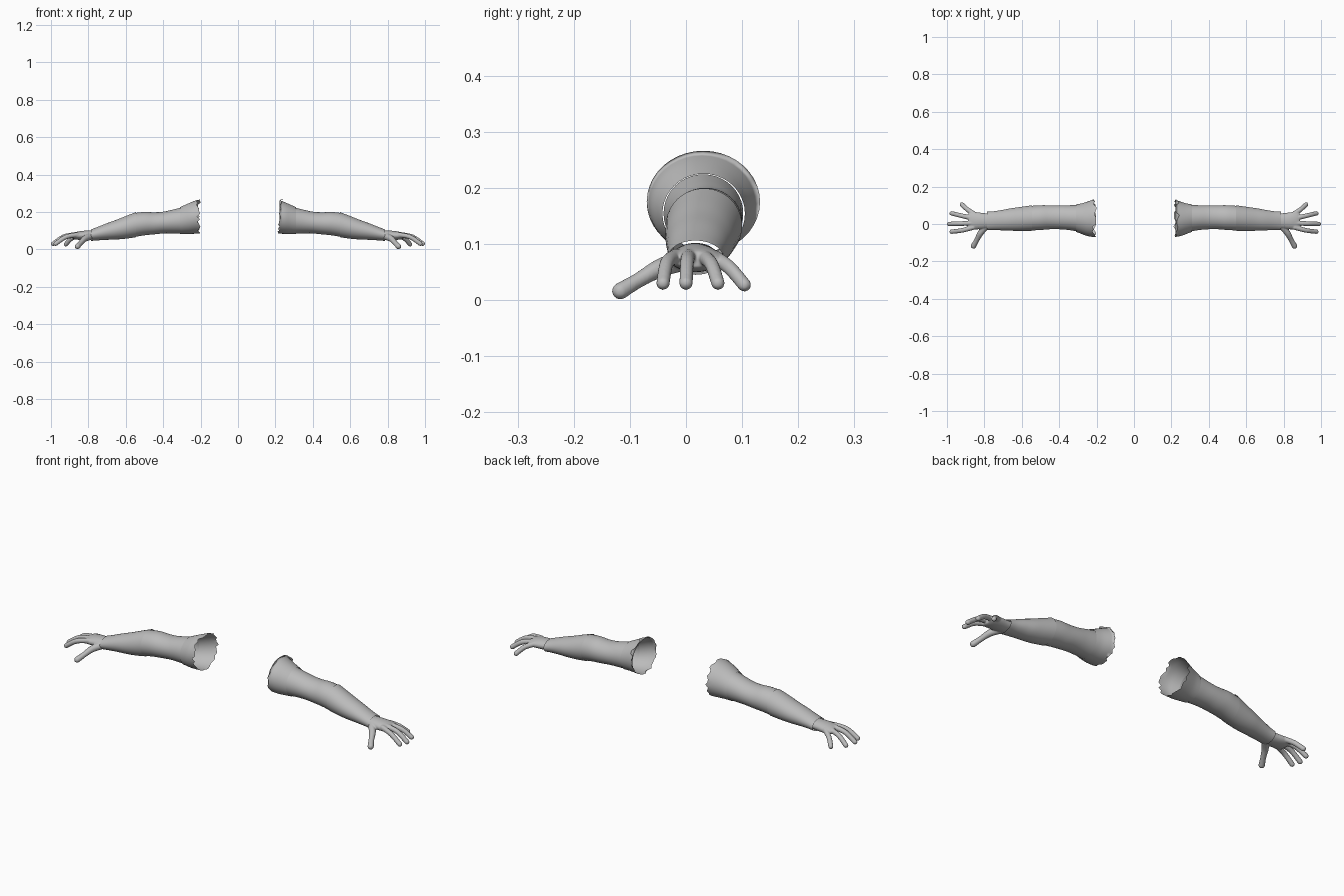
import bpy, bmesh, math, random
from mathutils import Vector, Matrix

if "Cube" in bpy.data.objects:
    bpy.data.objects.remove(bpy.data.objects["Cube"])

random.seed(4)
grey = bpy.data.materials.new("plain grey")
grey.diffuse_color = (0.5, 0.5, 0.5, 1)
grey.use_nodes = True
grey.node_tree.nodes["Principled BSDF"].inputs["Base Color"].default_value = grey.diffuse_color


def spline(pts, steps):
    """Catmull-Rom through tuples of any length."""
    out = []
    for i in range(len(pts) - 1):
        a, b = pts[max(i - 1, 0)], pts[i]
        c, d = pts[i + 1], pts[min(i + 2, len(pts) - 1)]
        for k in range(steps):
            t = k / steps
            out.append(tuple(0.5 * (2 * q + (r - p) * t + (2 * p - 5 * q + 4 * r - s) * t * t
                                    + (3 * q - p - 3 * r + s) * t ** 3)
                             for p, q, r, s in zip(a, b, c, d)))
    out.append(pts[-1])
    return out


def loft(bm, stations, side, n=40, steps=5, cap=False, ragged=False):
    """Elliptic rings from stations (x, y min, y max, z min, z max)."""
    rings = []
    for i, (x, y0, y1, z0, z1) in enumerate(spline(stations, steps)):
        ring = []
        for k in range(n):
            a = math.tau * k / n
            dx = 0
            if ragged and i == 0:
                # torn edge: short steps along the rim
                dx = random.choice((-0.003, 0.0, 0.006, 0.014))
                if side > 0:
                    dx += 0.008 + 0.008 * math.sin(a)
                else:
                    dx -= 0.008 + 0.008 * math.cos(a) * math.sin(a)
            ring.append(bm.verts.new((side * (x + dx),
                                      (y0 + y1) / 2 + (y1 - y0) / 2 * math.cos(a),
                                      (z0 + z1) / 2 + (z1 - z0) / 2 * math.sin(a))))
        rings.append(ring)
    for r, q in zip(rings, rings[1:]):
        for k in range(n):
            bm.faces.new((r[k], r[(k + 1) % n], q[(k + 1) % n], q[k]))
    if cap:
        bm.faces.new(rings[0])
        bm.faces.new(rings[-1])


def finish(bm, name):
    bmesh.ops.recalc_face_normals(bm, faces=bm.faces)
    me = bpy.data.meshes.new(name)
    bm.to_mesh(me)
    bm.free()
    me.materials.append(grey)
    me.shade_smooth()
    ob = bpy.data.objects.new(name, me)
    bpy.context.collection.objects.link(ob)
    return ob


SHOULDER = [(.213, -.070, .132, .084, .266), (.25, -.064, .119, .083, .252),
            (.28, -.053, .110, .083, .239), (.31, -.042, .105, .083, .225)]
UPPER = [(.30, -.040, .102, .085, .224), (.35, -.032, .100, .086, .212),
         (.40, -.028, .100, .085, .201), (.45, -.028, .100, .080, .198),
         (.50, -.032, .100, .075, .200), (.56, -.035, .096, .065, .193)]
FOREARM = [(.545, -.036, .100, .065, .199), (.60, -.037, .092, .057, .178),
           (.65, -.036, .085, .053, .158), (.70, -.034, .076, .051, .140),
           (.75, -.032, .068, .048, .120), (.787, -.032, .066, .045, .106)]
PALM = [(.76, -.022, .056, .054, .102), (.80, -.026, .058, .050, .101),
        (.84, -.029, .063, .050, .098), (.87, -.031, .065, .053, .092),
        (.885, -.026, .058, .058, .086)]
# finger centre lines: x, y, z, radius
FINGERS = [
    [(.86, -.018, .078, .014), (.92, -.034, .066, .013), (.975, -.041, .030, .0125)],
    [(.86, .005, .080, .014), (.93, .002, .068, .013), (.988, .000, .030, .0125)],
    [(.86, .030, .078, .014), (.925, .045, .064, .013), (.975, .057, .030, .0125)],
    [(.85, .050, .076, .014), (.89, .077, .058, .013), (.92, .104, .027, .0125)],
    [(.79, -.010, .070, .020), (.82, -.048, .056, .017),
     (.84, -.085, .035, .014), (.858, -.117, .016, .0155)],
]

for side, label in ((1, "right"), (-1, "left")):
    # sleeve and arm segments, each tucked into the next
    for part, stations in (("shoulder_cuff", SHOULDER), ("upper_arm", UPPER), ("forearm", FOREARM)):
        bm = bmesh.new()
        cuff = part == "shoulder_cuff"
        loft(bm, stations, side, steps=3 if cuff else 5, ragged=cuff)
        finish(bm, f"{label}_{part}")

    # hand: palm and fingers fused into one smooth skin
    bm = bmesh.new()
    loft(bm, PALM, side, n=32, cap=True)
    for finger in FINGERS:
        for x, y, z, r in spline(finger, 12):
            bmesh.ops.create_icosphere(bm, subdivisions=2, radius=r,
                                       matrix=Matrix.Translation(Vector((side * x, y, z))))
    hand = finish(bm, f"{label}_hand")
    fuse = hand.modifiers.new("fuse", 'REMESH')
    fuse.mode = 'VOXEL'
    fuse.voxel_size = 0.003
    fuse.use_smooth_shade = True
    relax = hand.modifiers.new("relax", 'SMOOTH')
    relax.factor = 0.5
    relax.iterations = 5
